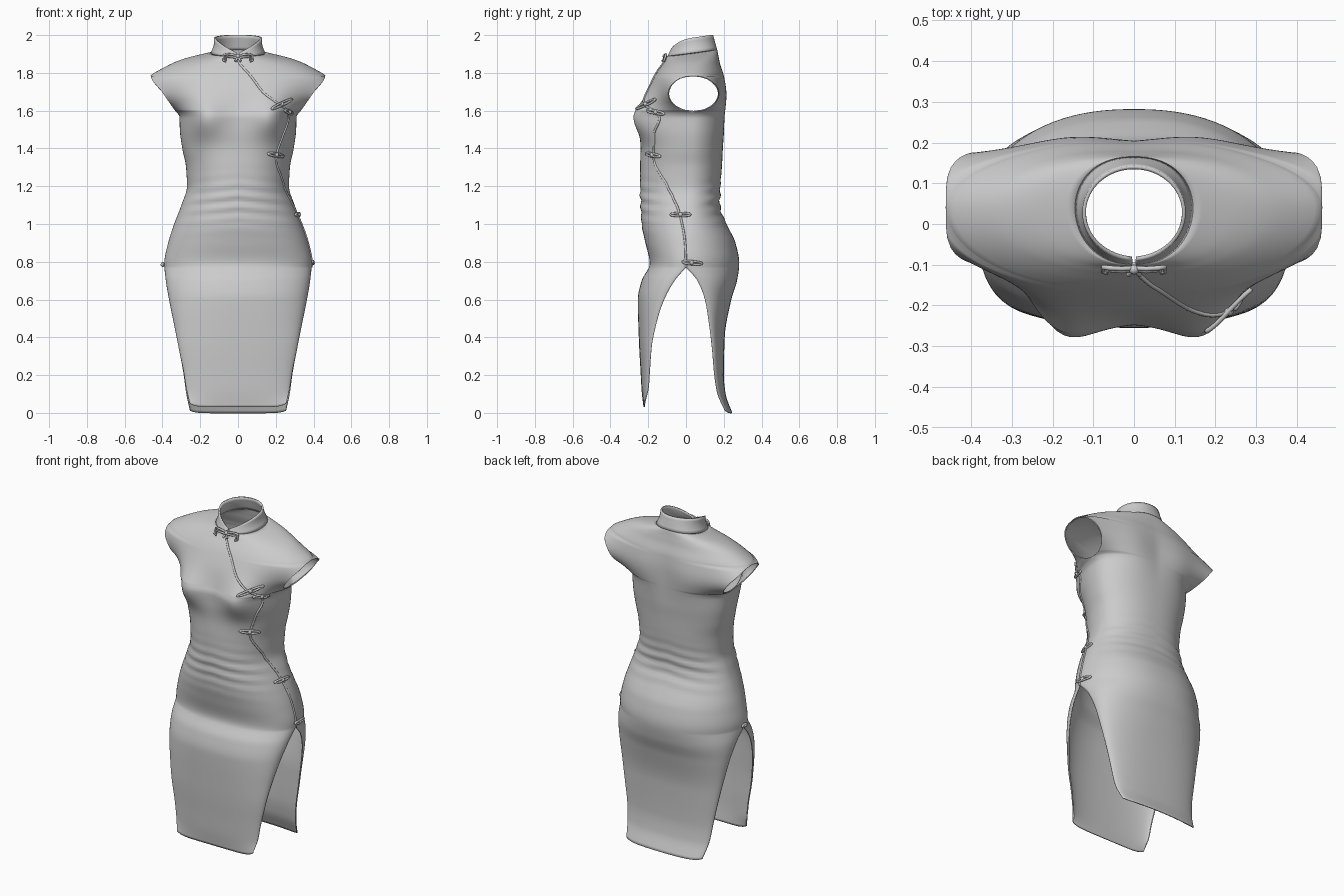
import bpy, bmesh, math
from mathutils import Vector

if "Cube" in bpy.data.objects:
    bpy.data.objects.remove(bpy.data.objects["Cube"])

# Body profile: height, half width, front y, back y
BODY = [(0, .255, -.225, .245), (.1, .275, -.235, .21), (.2, .288, -.24, .2), (.4, .325, -.25, .205),
        (.6, .365, -.255, .24), (.7, .382, -.235, .27), (.79, .39, -.192, .282), (.9, .37, -.215, .262),
        (1.0, .338, -.235, .215), (1.1, .3, -.24, .18), (1.2, .27, -.243, .182), (1.3, .275, -.243, .19),
        (1.4, .295, -.24, .195), (1.5, .308, -.245, .2), (1.57, .31, -.245, .2), (1.6, .333, -.235, .2),
        (1.7, .403, -.205, .2), (1.785, .462, -.165, .195), (1.81, .425, -.15, .19), (1.84, .37, -.13, .18),
        (1.86, .325, -.12, .175), (1.88, .26, -.11, .17), (1.895, .19, -.105, .167), (1.905, .145, -.1, .165)]
# Side slit: height, front panel edge y, back panel edge y
SLIT = [(0, -.222, .205), (.1, -.198, .165), (.2, -.192, .15), (.34, -.183, .138), (.5, -.15, .118),
        (.6, -.115, .1), (.7, -.06, .06), (.77, 0, 0)]
TOP = 1.905


def interp(table, z, c):
    """Monotone cubic interpolation of column c."""
    n = len(table)
    d = [(table[i + 1][c] - table[i][c]) / (table[i + 1][0] - table[i][0]) for i in range(n - 1)]

    def slope(i):
        if i in (0, n - 1):
            return d[min(i, n - 2)]
        a, b = d[i - 1], d[i]
        return 2 * a * b / (a + b) if a * b > 0 else 0
    z = max(table[0][0], min(table[-1][0], z))
    i = max(k for k in range(n - 1) if table[k][0] <= z)
    h = table[i + 1][0] - table[i][0]
    t = (z - table[i][0]) / h
    return ((2 * t**3 - 3 * t**2 + 1) * table[i][c] + (t**3 - 2 * t**2 + t) * h * slope(i)
            + (3 * t**2 - 2 * t**3) * table[i + 1][c] + (t**3 - t**2) * h * slope(i + 1))


def gauss(v, c, s):
    return math.exp(-((v - c) / s) ** 2 / 2)


def surf(z, s, side=1, back=None):
    """Dress surface: s = 0 front centre, 1 side, 2 back centre."""
    back = s > 1 if back is None else back
    w, yf, yb = (interp(BODY, z, c) for c in (1, 2, 3))
    u = math.sin(min(s, 2 - s) * math.pi / 2)
    x = w * u
    ym = .04 * max(0, min(1, (z - .77) / .8))
    arm = max(0, 1 - ((z - 1.69) / .095) ** 2)
    if z < .77:
        edge = interp(SLIT, z, 2 if back else 1)
    else:
        edge = ym + (1 if back else -1) * .135 * math.sqrt(arm)
    g = max(0, 1 - u ** 2.3) ** (.5 + .7 * arm)
    y = edge + ((yb if back else yf) - edge) * g
    fade = max(0, 1 - u ** 6)
    wrinkle = .005 * gauss(z, 1.12, .07) * math.sin(z * 105 + 3 * u) * fade
    low = max(0, 1 - z / .3)
    if back:
        y += .017 * gauss(x, .15, .09) * gauss(z, 1.67, .1) * fade + wrinkle
        zz = z + low * .012 * u ** 8
    else:
        y -= .072 * gauss(x, .19, .075) * gauss(z, 1.565, .075) * fade + wrinkle
        zz = z + low * (.03 + .02 * u ** 8)
    t = max(0, min(1, (z - 1.82) / .08))
    zz += .13 * t * t * (3 - 2 * t) * (y - .03)
    return Vector((side * x, y, zz))


def make_mesh(name, grids, thickness):
    bm = bmesh.new()
    for rows, flip in grids:
        vs = [[bm.verts.new(p) for p in r] for r in rows]
        for a, b in zip(vs, vs[1:]):
            for j in range(len(a) - 1):
                f = [a[j], a[j + 1], b[j + 1], b[j]]
                bm.faces.new(f[::-1] if flip else f)
    bmesh.ops.remove_doubles(bm, verts=bm.verts, dist=2e-5)
    me = bpy.data.meshes.new(name)
    bm.to_mesh(me)
    bm.free()
    me.shade_smooth()
    ob = bpy.data.objects.new(name, me)
    bpy.context.collection.objects.link(ob)
    sol = ob.modifiers.new("cloth_thickness", 'SOLIDIFY')
    sol.thickness, sol.offset = thickness, -1
    return ob


def tube(name, paths, radius, closed=False):
    cu = bpy.data.curves.new(name, 'CURVE')
    cu.dimensions = '3D'
    cu.bevel_depth, cu.bevel_resolution, cu.use_fill_caps = radius, 2, True
    for pts in paths:
        sp = cu.splines.new('POLY')
        sp.points.add(len(pts) - 1)
        for q, p in zip(sp.points, pts):
            q.co = (*p, 1)
        sp.use_cyclic_u = closed
        sp.use_smooth = True
    ob = bpy.data.objects.new(name, cu)
    bpy.context.collection.objects.link(ob)
    return ob


def knot(name, p, r=.012):
    bpy.ops.mesh.primitive_uv_sphere_add(segments=12, ring_count=8, radius=r, location=p)
    bpy.context.object.name = name
    bpy.ops.object.shade_smooth()


# Dress body: front and back halves, joined at the sides except at slits and armholes
zs = sorted({round(.015 * i, 4) for i in range(124)} | {.77, 1.595, 1.785, 1.6, 1.78, 1.59, 1.79}
            | {round(1.85 + .005 * i, 4) for i in range(12)})
N = 24
grids = []
for side in (1, -1):
    for back in (False, True):
        rows = [[surf(z, (j / N) + back, side, back) for j in range(N + 1)] for z in zs]
        grids.append((rows, side < 0))
make_mesh("dress_body", grids, .006)


# Stand collar, open at the front
def collar_point(s, side, t):
    base = surf(TOP, s, side)
    a = s * math.pi / 2
    h = .015 + .064 * math.sin(min(s, 1) * math.pi / 2)
    top = Vector((side * .127 * math.sin(a), .028 - .115 * math.cos(a), base.z + h))
    p = base.lerp(top, t)
    p.x *= 1 - .05 * math.sin(t * math.pi)
    return p


make_mesh("collar", [([[collar_point(.02 + 1.98 * j / 32, side, t / 5) for j in range(33)]
                       for t in range(6)], side < 0) for side in (1, -1)], .009)

# Piping along the diagonal front closure and down the side
PATH = [(.77, 1.0), (.9, .97), (1.05, .89), (1.2, .72), (1.36, .5), (1.47, .57), (1.56, .66), (1.595, .6),
        (1.63, .43), (1.7, .21), (1.8, .075), (1.87, .01), (1.9, 0)]
steps = [.77 + i * 1.13 / 150 for i in range(151)]
tube("closure_piping", [[surf(z, interp(PATH, z, 1)) for z in steps]], .006)


# Frog fasteners: a flat loop following the cloth with a knot in the middle
def frog(name, s, z, tilt, half=.055, side=1):
    ds = half * .04 / (surf(z, s + .02, side) - surf(z, s - .02, side)).length
    pts = []
    for i in range(28):
        a = i * math.tau / 28
        c = math.cos(a)
        p = surf(z + tilt * half * c, s + ds * c, side)
        pts.append(Vector((p.x * 1.02, p.y * 1.02, p.z + .008 * math.sin(a))))
    tube(name, [pts], .006, True)
    p = surf(z, s, side)
    knot(name + "_knot", (p.x * 1.02, p.y * 1.02, p.z))


for i, (s, z, tilt) in enumerate([(.44, 1.635, .45), (.61, 1.592, -.15), (.49, 1.365, -.12),
                                  (.9, 1.05, 0), (1.06, .795, -.08)]):
    frog(f"frog_fastener_{i + 1}", s, z, tilt)
frog("left_slit_fastener", 1.0, .785, 0, .02, -1)

# Neck fastener: bow with drooping ends
paths = []
for m in (1, -1):
    paths.append([(m * x, y, z) for x, y, z in [(0, -.108, 1.888), (.03, -.11, 1.897), (.06, -.108, 1.9),
                  (.075, -.106, 1.895), (.076, -.116, 1.865), (.066, -.12, 1.86), (.064, -.112, 1.885),
                  (.03, -.115, 1.884), (0, -.112, 1.88)]])
    paths.append([(0, -.11, 1.885), (m * .014, -.125, 1.862)])
tube("neck_fastener", paths, .006)
knot("neck_fastener_knot", (0, -.112, 1.888))
